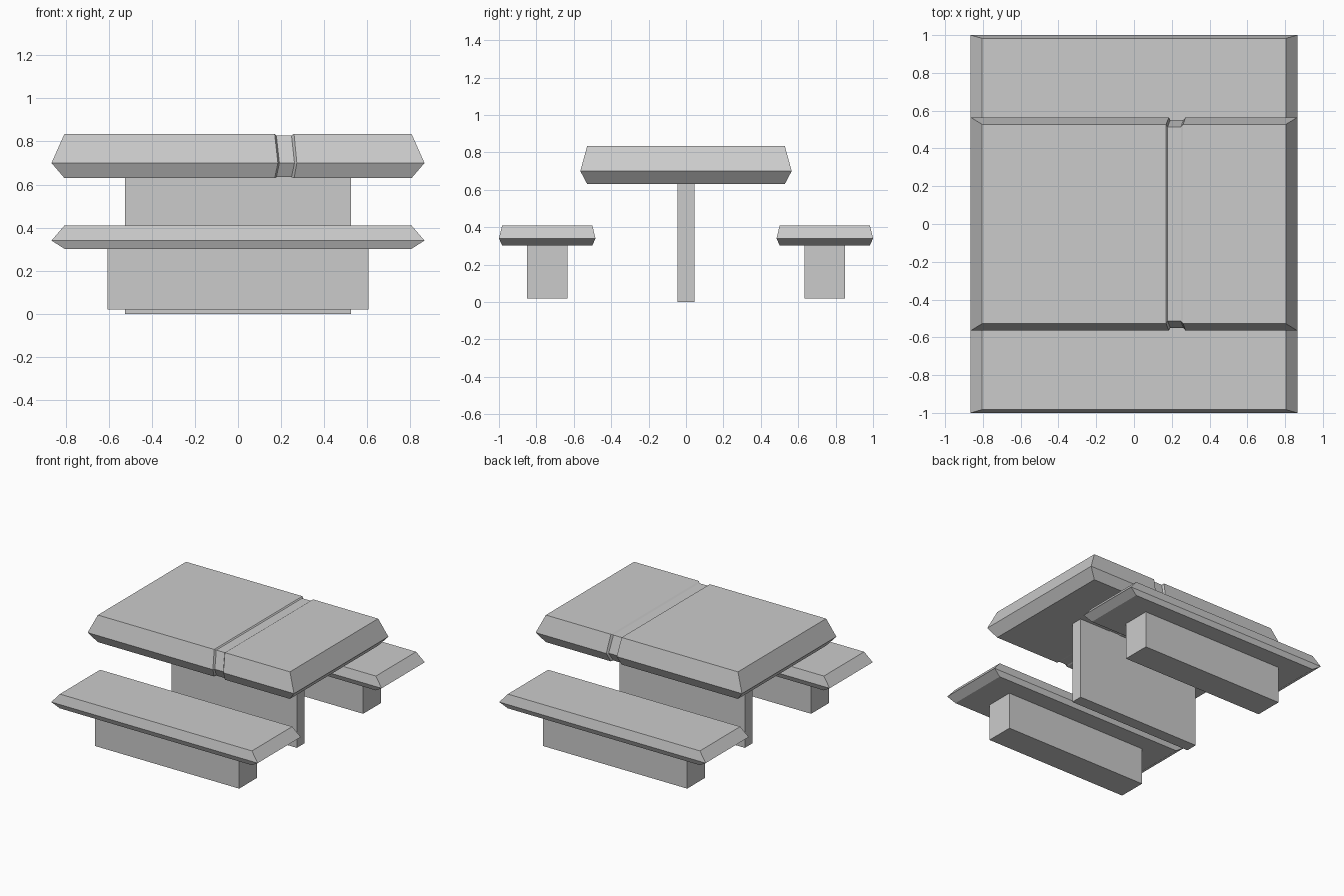
import bpy, bmesh

if "Cube" in bpy.data.objects:
    bpy.data.objects.remove(bpy.data.objects["Cube"])

grey = bpy.data.materials.new("concrete grey")
grey.diffuse_color = (0.6, 0.6, 0.6, 1)
grey.use_nodes = True
grey.node_tree.nodes["Principled BSDF"].inputs["Base Color"].default_value = grey.diffuse_color


def finish(name, bm):
    bmesh.ops.recalc_face_normals(bm, faces=bm.faces)
    mesh = bpy.data.meshes.new(name)
    bm.to_mesh(mesh)
    bm.free()
    mesh.materials.append(grey)
    bpy.context.collection.objects.link(bpy.data.objects.new(name, mesh))


def slab(name, yc, half, bevel, levels, stations):
    """Loft six-sided sections along x.
    levels: z of bottom, middle, top; stations: (x outer, x middle, inset y, inset z)."""
    zb, zm, zt = levels
    bm = bmesh.new()
    rings = []
    for x, xm, iy, iz in stations:
        w, wm = half - bevel - iy, half - iy
        pts = [(x, -w, zb + iz / 2), (xm, -wm, zm), (x, -w, zt - iz),
               (x, w, zt - iz), (xm, wm, zm), (x, w, zb + iz / 2)]
        rings.append([bm.verts.new((px, yc + py, pz)) for px, py, pz in pts])
    for a, b in zip(rings, rings[1:]):
        for i in range(6):
            j = (i + 1) % 6
            bm.faces.new((a[i], a[j], b[j], b[i]))
    # pointed ends: a lower and an upper slope
    for r in (rings[0], rings[-1]):
        bm.faces.new((r[0], r[1], r[4], r[5]))
        bm.faces.new((r[1], r[2], r[3], r[4]))
    finish(name, bm)


def box(name, x, y0, y1, z0, z1):
    bm = bmesh.new()
    bmesh.ops.create_cube(bm, size=1)
    for v in bm.verts:
        v.co = (x if v.co.x > 0 else -x,
                y1 if v.co.y > 0 else y0,
                z1 if v.co.z > 0 else z0)
    finish(name, bm)


# table top with a shallow slanted groove across it
ends = [(-0.805, -0.865, 0, 0), (0.805, 0.865, 0, 0)]
groove = [(0.17, 0.185, 0, 0), (0.178, 0.192, 0.014, 0.008),
          (0.248, 0.262, 0.014, 0.008), (0.26, 0.273, 0, 0)]
slab("table_top", 0, 0.565, 0.037, (0.63, 0.70, 0.835),
     [ends[0]] + groove + [ends[1]])
box("table_pedestal", 0.525, -0.045, 0.045, 0, 0.635)

# benches front and back
for side, s in (("front", -1), ("back", 1)):
    slab(side + "_bench_seat", s * 0.742, 0.258, 0.017, (0.302, 0.34, 0.41), ends)
    box(side + "_bench_base", 0.605, s * 0.742 - 0.108, s * 0.742 + 0.108, 0.02, 0.305)
